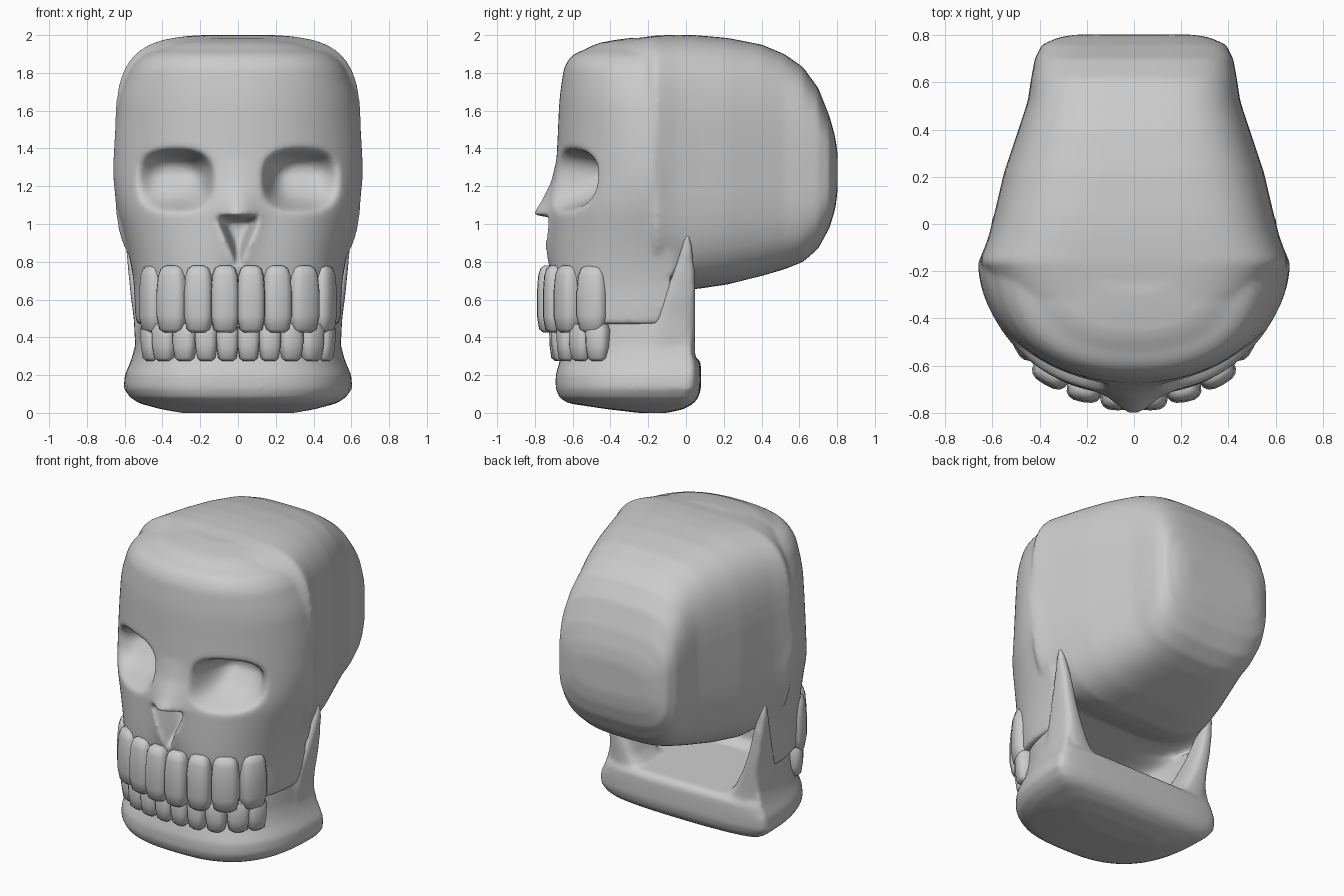
import bpy, bmesh, math
from mathutils import Vector, Matrix

if "Cube" in bpy.data.objects:
    bpy.data.objects.remove(bpy.data.objects["Cube"])


def clamp(v):
    return max(0.0, min(1.0, v))


def spow(v, f):
    return math.copysign(abs(v) ** f, v)


def interp(table, z):
    """Linear interpolation of table rows keyed by the first value."""
    for a, b in zip(table, table[1:]):
        if z <= b[0]:
            t = clamp((z - a[0]) / (b[0] - a[0]))
            return [p + (q - p) * t for p, q in zip(a[1:], b[1:])]
    return list(table[-1][1:])


def smooth(table, z, w):
    """Interpolation averaged over a small window, to round off the knots."""
    w = min(w, z - table[0][0], table[-1][0] - z)
    rows = [interp(table, z + w * k / 3) for k in range(-3, 4)]
    return [sum(c) / 7 for c in zip(*rows)]


def loft(bm, rings, caps=True):
    rows = [[bm.verts.new(p) for p in r] for r in rings]
    n = len(rows[0])
    faces = []
    for a, b in zip(rows, rows[1:]):
        for i in range(n):
            j = (i + 1) % n
            faces.append(bm.faces.new((a[i], a[j], b[j], b[i])))
    for r in (rows[0], rows[-1]):
        if caps == "paired":
            for i in range(n // 2 - 1):
                faces.append(bm.faces.new((r[i], r[i + 1], r[n - 2 - i], r[n - 1 - i])))
        else:
            faces.append(bm.faces.new(r))
    bmesh.ops.recalc_face_normals(bm, faces=faces)


def finish(name, bm, mirror=False, fuse=0):
    me = bpy.data.meshes.new(name)
    bm.to_mesh(me)
    bm.free()
    ob = bpy.data.objects.new(name, me)
    bpy.context.collection.objects.link(ob)
    bpy.ops.object.select_all(action='DESELECT')
    ob.select_set(True)
    bpy.context.view_layer.objects.active = ob
    bpy.ops.object.shade_smooth_by_angle(angle=math.radians(50))
    if mirror:
        ob.modifiers.new("mirror", 'MIRROR')
    if fuse:                                    # melt overlapping solids into one skin
        m = ob.modifiers.new("fuse", 'REMESH')
        m.mode, m.voxel_size, m.use_smooth_shade = 'VOXEL', .014, True
        s = ob.modifiers.new("soften", 'SMOOTH')
        s.factor, s.iterations = .5, fuse


def arch_ring(z, hw, yf, yr, p, yb, n):
    """Front arc from side to side, then a second arc back (rear or inner wall)."""
    e = 2 / p
    t = .06 if yr < -.3 else .008
    outer, inner = [], []
    for i in range(n + 1):
        s = math.sin(math.pi * (i / n - 0.5))
        c = max(0.0, 1 - abs(s) ** e) ** (1 / e)
        outer.append(Vector((hw * s, yb + (yf - yb) * c, z)))
        inner.append(Vector(((hw - t) * s, yb + (yr - yb) * c, z)))
    return outer, inner[::-1]


# Face: z, half width, front y, rear/inner y, roundness, side end y
FACE = [(.47, .535, -.66, -.56, .75, -.15), (.50, .545, -.68, -.57, .75, -.12),
        (.66, .55, -.70, -.58, .75, -.07), (.72, .555, -.715, .03, .75, -.06),
        (.85, .58, -.72, .05, .8, -.08), (1.1, .645, -.715, .05, .9, -.13),
        (1.25, .662, -.69, .05, 1, -.16), (1.45, .655, -.68, .05, 1, -.16),
        (1.67, .63, -.67, .05, .95, -.16), (1.87, .55, -.64, .0, .85, -.16),
        (1.95, .42, -.54, -.1, .8, -.16), (1.985, .2, -.3, -.12, .9, -.16)]
NOSE = [(.75, 0), (.85, .03), (1.0, .065), (1.05, .095), (1.12, .055), (1.22, .02), (1.35, 0)]


def sculpt(v):
    """Nose bridge, eye sockets and nasal opening."""
    x, z = abs(v.x), v.z
    v.y -= interp(NOSE, z)[0] * math.exp(-(x / .1) ** 2)
    r = (abs(x - .335) / .215) ** 2.6 + (abs(z - 1.23) / .175) ** 3
    s = clamp(1 - r)
    s = s * s * (3 - 2 * s)
    s *= .45 + .55 * clamp((z - 1.08) / .18)     # sloping socket floor
    v.y += (max(v.y, -.385) - v.y) * s
    w = .12 * (z - .76) / .28
    s = clamp((w - x) / .045) * clamp((1.045 - z) / .03)
    v.y += (max(v.y, -.56) - v.y) * s


skull = bmesh.new()
rings = []
N = 120
for i in range(N + 1):
    z = .47 + 1.515 * i / N
    outer, inner = arch_ring(z, *smooth(FACE, z, .06), n=140)
    for v in outer:
        sculpt(v)
    rings.append(outer + inner)
loft(skull, rings, "paired")

# Braincase: y, half width, bottom z, top z, boxiness
CASE = [(-.36, .48, .9, 1.965, 4), (-.3, .56, .8, 1.978, 4), (-.16, .655, .7, 1.998, 4),
        (-.05, .615, .67, 2.002, 3.9), (.05, .59, .655, 2.0, 3.8), (.22, .55, .68, 1.985, 3.6),
        (.4, .49, .725, 1.95, 3.6), (.52, .45, .76, 1.9, 3.6), (.62, .435, .80, 1.83, 3.6),
        (.7, .42, .87, 1.72, 3.6), (.76, .39, .98, 1.57, 3.6), (.79, .32, 1.08, 1.46, 3.6),
        (.802, .25, 1.17, 1.38, 3.6)]
rings = []
for y, hw, zb, zt, e in CASE:
    ring = []
    for i in range(64):
        a = 2 * math.pi * i / 64
        ring.append((hw * spow(math.cos(a), 2 / e), y,
                     (zb + zt) / 2 + (zt - zb) / 2 * spow(math.sin(a), 2 / e)))
    rings.append(ring)
loft(skull, rings)
finish("skull", skull, fuse=8)

# Lower jaw: z, half width, front y, rear/inner y, roundness, side end y
JAW = [(0, .3, -.25, -.1, .8, -.15), (.02, .41, -.42, -.01, .8, -.08),
       (.05, .52, -.62, .04, .75, -.02), (.08, .57, -.67, .065, .72, .0),
       (.13, .605, -.69, .08, .72, .02), (.2, .6, -.69, .08, .72, .03),
       (.27, .57, -.67, .078, .75, .03), (.30, .56, -.66, .05, .75, .03),
       (.32, .555, -.655, -.5, .75, .03), (.36, .545, -.65, -.55, .75, .03),
       (.5, .535, -.64, -.56, .75, .03)]
jaw = bmesh.new()
rings = []
for z, hw, yf, yr, p, yb in JAW:
    outer, inner = arch_ring(z, hw, yf, yr, p, yb, 48)
    rings.append(outer + inner)
loft(jaw, rings, "paired")

# Pointed jaw branches: z, front y, rear y, centre x, half thickness
BRANCH = [(.15, -.3, .045, .43, .14), (.28, -.26, .05, .415, .135), (.36, -.22, .048, .45, .095),
          (.5, -.165, .05, .49, .062), (.62, -.115, .05, .52, .048),
          (.75, -.065, .047, .543, .038), (.86, -.028, .034, .562, .03),
          (.945, -.005, .022, .574, .014)]
for side in (-1, 1):
    rings = []
    for z, y0, y1, x, t in BRANCH:
        ring = []
        for i in range(20):
            a = 2 * math.pi * i / 20
            ring.append((side * (x + t * spow(math.cos(a), .6)),
                         (y0 + y1) / 2 + (y1 - y0) / 2 * spow(math.sin(a), .6), z))
        rings.append(ring)
    loft(jaw, rings)
finish("lower_jaw", jaw, fuse=8)


# Teeth: rounded, slightly tapered columns set along each arch
def tooth_row(name, teeth, z0, z1, depth, profile):
    bm = bmesh.new()
    for x, y, deg, w in teeth:
        rot = Matrix.Rotation(math.radians(deg), 3, 'Z')
        rings = []
        for t, k in profile:
            ring = []
            for i in range(16):
                a = 2 * math.pi * i / 16
                v = rot @ Vector((w / 2 * k * spow(math.cos(a), .7),
                                  depth / 2 * k * spow(math.sin(a), .7), 0))
                ring.append(v + Vector((x, y, z0 + (z1 - z0) * t)))
            rings.append(ring)
        loft(bm, rings)
    finish(name, bm, mirror=True)


tooth_row("upper_teeth",
          [(.069, -.722, 0, .15), (.207, -.688, 10, .155),
           (.345, -.622, 30, .17), (.447, -.492, 64, .17)],
          .425, .78, .135,
          [(0, .5), (.05, .82), (.25, 1), (.6, 1), (.85, .9), (.96, .72), (1, .4)])
tooth_row("lower_teeth",
          [(.056, -.665, 0, .122), (.168, -.655, 6, .122), (.28, -.622, 20, .13),
           (.385, -.55, 40, .14), (.452, -.465, 66, .13)],
          .275, .47, .12,
          [(0, .5), (.08, .8), (.4, .95), (.85, 1), (1, .8)])
